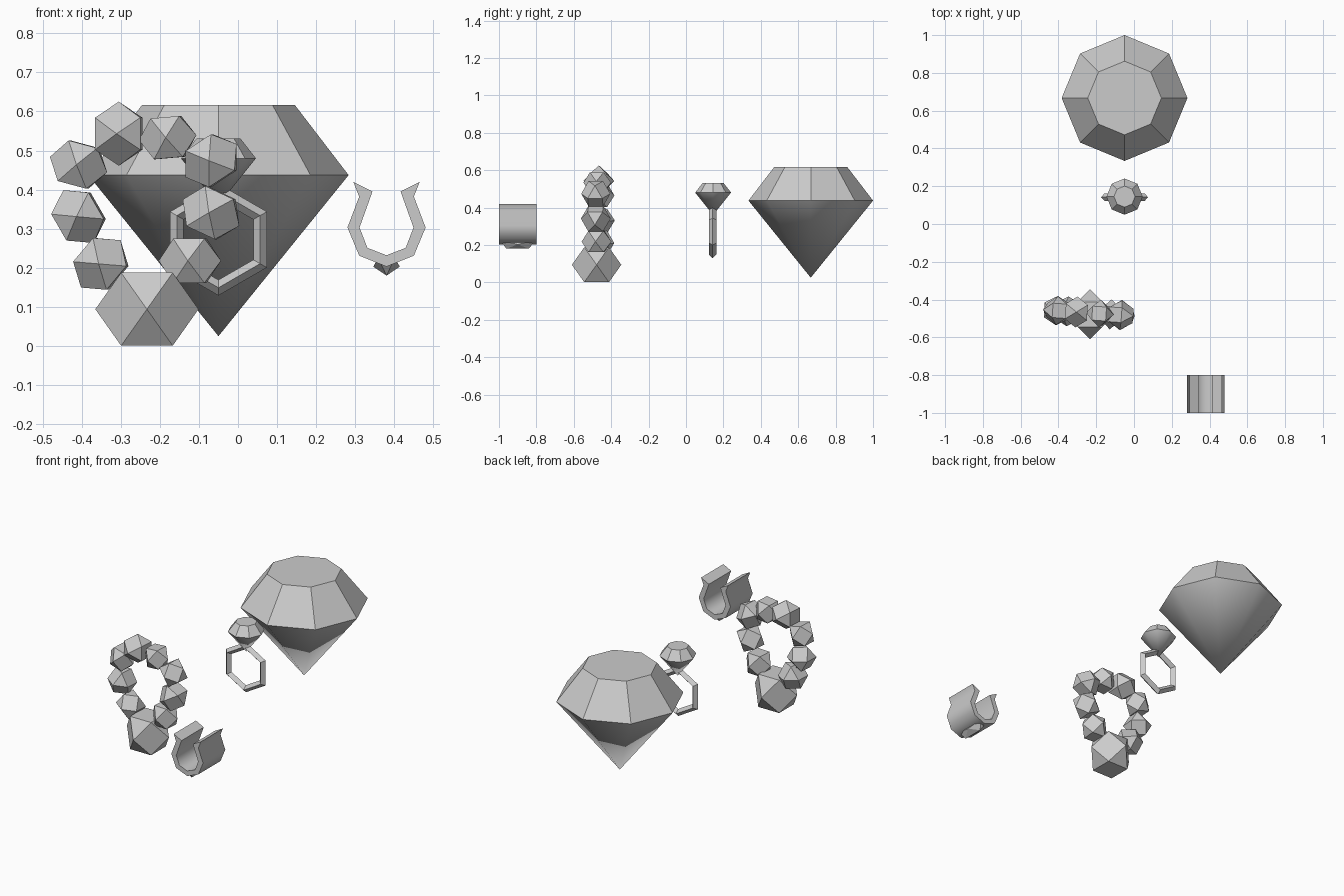
import bpy, bmesh
from math import sin, cos, pi, radians, sqrt

if "Cube" in bpy.data.objects:
    bpy.data.objects.remove(bpy.data.objects["Cube"])


def finish(bm, name, smooth_angle=None):
    bmesh.ops.recalc_face_normals(bm, faces=bm.faces)
    mesh = bpy.data.meshes.new(name)
    bm.to_mesh(mesh)
    bm.free()
    ob = bpy.data.objects.new(name, mesh)
    bpy.context.collection.objects.link(ob)
    if smooth_angle:
        bpy.ops.object.select_all(action='DESELECT')
        bpy.context.view_layer.objects.active = ob
        ob.select_set(True)
        bpy.ops.object.shade_smooth_by_angle(angle=radians(smooth_angle))
    return ob


def hull(name, points):
    bm = bmesh.new()
    for p in points:
        bm.verts.new(p)
    bmesh.ops.convex_hull(bm, input=bm.verts)
    bmesh.ops.dissolve_limit(bm, angle_limit=0.02, verts=bm.verts, edges=bm.edges)
    return finish(bm, name)


def gem(name, x, y, r_table, r_girdle, z_tip, z_girdle, z_table):
    """Eight-sided cut stone: flat crown, smooth pavilion."""
    bm = bmesh.new()

    def ring(r, z):
        return [bm.verts.new((x + r * cos(i * pi / 4), y + r * sin(i * pi / 4), z))
                for i in range(8)]
    table, girdle = ring(r_table, z_table), ring(r_girdle, z_girdle)
    tip = bm.verts.new((x, y, z_tip))
    bm.faces.new(table)
    for i in range(8):
        j = (i + 1) % 8
        bm.faces.new((girdle[i], girdle[j], table[j], table[i]))
        bm.faces.new((tip, girdle[j], girdle[i])).smooth = True
    return finish(bm, name)


def bead(name, x, y, z, r, angle):
    """Bead with six square and eight triangular facets."""
    pts = [(r, 0, 0), (-r, 0, 0), (0, r, 0), (0, -r, 0)]
    pts += [(a * r / 2, b * r / 2, c * r / sqrt(2))
            for a in (-1, 1) for b in (-1, 1) for c in (-1, 1)]
    ob = hull(name, pts)
    ob.location = (x, y, z)
    ob.rotation_euler = (0, -radians(angle), radians(-4))
    return ob


# Large loose gem and the ring's gem
gem("large_gem", -0.05, 0.667, 0.195, 0.333, 0.025, 0.437, 0.617)
gem("ring_gem", -0.05, 0.145, 0.056, 0.096, 0.36, 0.48, 0.531)

# Hexagonal ring band with a diamond cross-section
bm = bmesh.new()
loops = []
for i in range(6):
    a = pi / 2 + i * pi / 3
    loops.append([bm.verts.new((-0.05 + r * cos(a), 0.142 + dy, 0.272 + r * sin(a)))
                  for r, dy in ((0.143, 0), (0.123, 0.02), (0.103, 0), (0.123, -0.02))])
for i in range(6):
    p, q = loops[i], loops[(i + 1) % 6]
    for k in range(4):
        m = (k + 1) % 4
        bm.faces.new((p[k], q[k], q[m], p[m]))
finish(bm, "ring_band")

# Bracelet: small beads around the loop and one big bead at the bottom
beads = [(-0.305, 0.543, 0.082, 90), (-0.18, 0.533, 0.074, 5), (-0.069, 0.474, 0.078, 33),
         (-0.069, 0.341, 0.08, 155), (-0.123, 0.218, 0.08, 0), (-0.351, 0.21, 0.079, 50),
         (-0.408, 0.331, 0.078, 120), (-0.408, 0.464, 0.076, 165)]
for i, (x, z, r, ang) in enumerate(beads):
    bead(f"bracelet_bead_{i + 1}", x, -0.471 - 0.07 * (x + 0.23), z, r, ang)
big = bead("bracelet_big_bead", -0.233, -0.478, 0.094, 0.132, 0)
big.rotation_euler = (0, 0, 0)

# Open cuff with flared ends
outer = [(-0.085, 0.42), (-0.07, 0.382), (-0.1, 0.303), (-0.07, 0.231), (0, 0.203)]
inner = [(-0.036, 0.395), (-0.069, 0.303), (-0.049, 0.251), (0, 0.232)]


def mirrored(half):
    return half + [(-x, z) for x, z in reversed(half[:-1])]


outline = mirrored(outer) + mirrored(inner)[::-1]
bm = bmesh.new()
face = bm.faces.new([bm.verts.new((0.38 + x, -1, z)) for x, z in outline])
new = bmesh.ops.extrude_face_region(bm, geom=[face])["geom"]
bmesh.ops.translate(bm, vec=(0, 0.2, 0), verts=[v for v in new if isinstance(v, bmesh.types.BMVert)])
finish(bm, "cuff_band", 50)

# Long faceted stone under the cuff
pts = [(0.38, -0.9 + s * 0.06, 0.18) for s in (-1, 1)]
pts += [(0.38 + s * 0.034, -0.9, 0.203) for s in (-1, 1)]
pts += [(0.38 + a * 0.021, -0.9 + b * 0.095, 0.225) for a in (-1, 1) for b in (-1, 1)]
hull("cuff_stone", pts)
